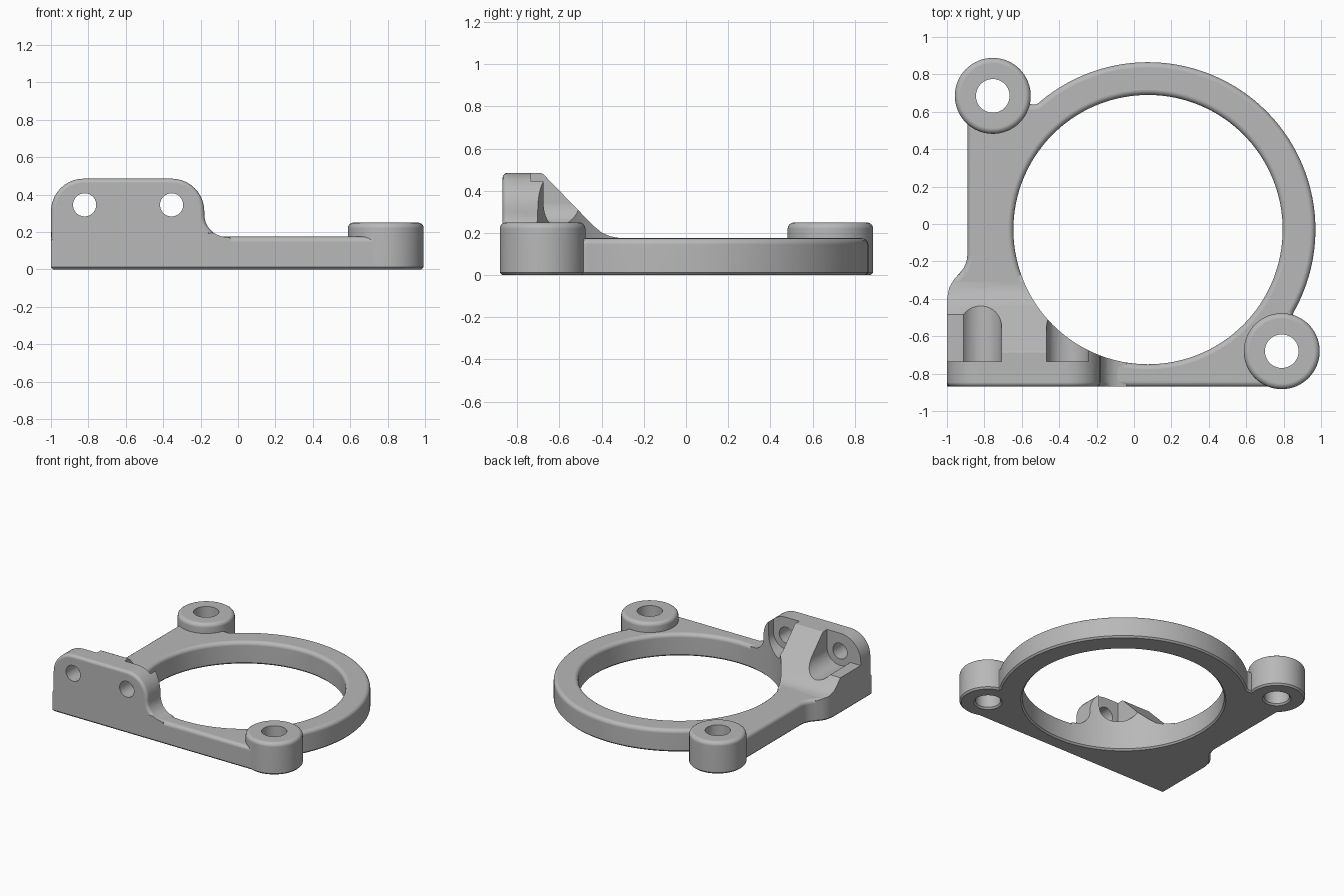
import bpy, bmesh
from math import cos, sin, pi, radians

if "Cube" in bpy.data.objects:
    bpy.data.objects.remove(bpy.data.objects["Cube"], do_unlink=True)

grey = bpy.data.materials.new("satin_grey")
grey.use_nodes = True
grey.diffuse_color = (0.48, 0.48, 0.48, 1)
grey.node_tree.nodes["Principled BSDF"].inputs["Base Color"].default_value = grey.diffuse_color

RING = (0.075, -0.03)
R_IN, R_OUT = 0.72, 0.895
BOSSES = {"back_boss": (-0.755, 0.685), "front_boss": (0.79, -0.68)}
SCREWS = (-0.82, -0.355)
SCREW_Z = 0.345
BASE_H, TOWER_H, FRONT, EDGE = 0.175, 0.485, -0.87, 0.03


def arc(cx, cy, r, a0, a1, n=10):
    """Points along an arc, angles in degrees."""
    return [(cx + r * cos(radians(a0 + (a1 - a0) * i / n)),
             cy + r * sin(radians(a0 + (a1 - a0) * i / n))) for i in range(n + 1)]


def finish(bm, name):
    bmesh.ops.recalc_face_normals(bm, faces=bm.faces)
    mesh = bpy.data.meshes.new(name)
    bm.to_mesh(mesh)
    bm.free()
    mesh.materials.append(grey)
    obj = bpy.data.objects.new(name, mesh)
    bpy.context.collection.objects.link(obj)
    return obj


def prism(name, pts, axis, lo, hi, bevels=()):
    """Extrude an outline along an axis; bevels = (edge rule, size, segments)."""
    place = {"x": lambda u, v, w: (w, u, v),
             "y": lambda u, v, w: (u, w, v),
             "z": lambda u, v, w: (u, v, w)}[axis]
    bm = bmesh.new()
    a = [bm.verts.new(place(u, v, lo)) for u, v in pts]
    b = [bm.verts.new(place(u, v, hi)) for u, v in pts]
    bm.faces.new(a)
    bm.faces.new(b)
    for i in range(len(pts)):
        j = (i + 1) % len(pts)
        bm.faces.new((a[i], a[j], b[j], b[i]))
    bmesh.ops.recalc_face_normals(bm, faces=bm.faces)
    for rule, size, segs in bevels:
        edges = [e for e in bm.edges if rule(e.verts[0].co, e.verts[1].co)]
        bmesh.ops.bevel(bm, geom=edges, offset=size, segments=segs,
                        profile=0.5, affect="EDGES", clamp_overlap=False)
    return finish(bm, name)


def lathe(name, centre, profile, n=64):
    """Solid of revolution about a vertical axis, capped at both ends."""
    bm = bmesh.new()
    rings = [[bm.verts.new((centre[0] + r * cos(2 * pi * i / n),
                            centre[1] + r * sin(2 * pi * i / n), z))
              for i in range(n)] for r, z in profile]
    for p, q in zip(rings, rings[1:]):
        for i in range(n):
            j = (i + 1) % n
            bm.faces.new((p[i], p[j], q[j], q[i]))
    bm.faces.new(rings[0])
    bm.faces.new(rings[-1])
    return finish(bm, name)


def combine(target, tool, operation):
    tool.hide_render = True
    mod = target.modifiers.new("combine", "BOOLEAN")
    mod.operation, mod.solver, mod.object = operation, "EXACT", tool
    bpy.context.view_layer.objects.active = target
    bpy.ops.object.modifier_apply(modifier=mod.name)
    bpy.data.objects.remove(tool, do_unlink=True)


# Plan outline: ring, straight front and left sides, flared tower foot
s_curve = [(-0.89, -0.16), (-0.895, -0.2), (-0.91, -0.235), (-0.935, -0.265),
           (-0.965, -0.3), (-0.988, -0.34), (-1, -0.4)]
outline = ([(-1, FRONT), (0.79, FRONT), (0.84, -0.6), (0.85, -0.492), (0.852, -0.475)]
           + arc(*RING, R_OUT, -29, 130, 80)
           + [(-0.515, 0.643), (-0.53, 0.638), (-0.56, 0.642), (-0.72, 0.68), (-0.89, 0.6)]
           + s_curve)

# Base plate with rounded top edge and chamfered bottom edge
bracket = prism("ring_bracket", outline, "z", 0, BASE_H, [
    (lambda p, q: min(p.z, q.z) > BASE_H - 0.001, EDGE, 4),
    (lambda p, q: max(p.z, q.z) < 0.001, 0.012, 1)])
lip = arc(R_IN + EDGE, BASE_H - EDGE, EDGE, 180, 90, 4)
combine(bracket, lathe("ring_opening", RING,
        [(R_IN + 0.012, -0.02), (R_IN + 0.012, 0), (R_IN, 0.012)] + lip
        + [(R_IN + EDGE, 0.3)], 128), "DIFFERENCE")

# Upright mounting plate
tower_shape = ([(-1, 0.02), (-1, 0.2)]
               + arc(-0.825, TOWER_H - 0.175, 0.175, 180, 90)
               + arc(-0.355, TOWER_H - 0.175, 0.175, 90, 0)
               + arc(-0.06, 0.293, 0.12, 180, 270)
               + [(-0.04, 0.168), (-0.04, 0.02)])
tower = prism("mounting_plate", tower_shape, "y", FRONT, -0.735, [
    (lambda p, q: min(p.z, q.z) > 0.171 and abs(p.y - q.y) < 0.001
     and min(p.z, q.z) > 0.19, 0.024, 4)])

# Sloped gusset behind the plate, trimmed to the plan outline
gusset = prism("gusset", tower_shape, "y", -0.8, -0.25)
slope = [(-0.85, 0.1), (-0.85, 0.6), (-0.69, 0.6), (-0.69, TOWER_H), (-0.678, 0.48),
         (-0.44, 0.235), (-0.4, 0.202), (-0.36, 0.184), (-0.31, 0.175), (-0.27, 0.165),
         (-0.27, 0.1)]
combine(gusset, prism("slope", slope, "x", -1.2, 0.2), "INTERSECT")
combine(gusset, prism("plan_trim", outline, "z", -0.1, 0.7), "INTERSECT")

# Screw head channels and the lowered outer wall
for x in SCREWS:
    channel = [(x - 0.112, 0.7)] + arc(x, SCREW_Z, 0.112, 180, 360, 20) + [(x + 0.112, 0.7)]
    combine(gusset, prism("channel", channel, "y", -0.735, 0), "DIFFERENCE")
wall_cap = [(-1.1, 0.28), (-0.9, 0.28), (-0.9, 0.7), (-1.1, 0.7)]
combine(gusset, prism("wall_cap", wall_cap, "y", -0.735, 0), "DIFFERENCE")

# Join the upright parts and clear the ring opening
combine(tower, gusset, "UNION")
combine(tower, lathe("opening_trim", RING, [(R_IN, -0.1), (R_IN, 0.7)], 128), "DIFFERENCE")
combine(bracket, tower, "UNION")

# Bosses
BOSS_R, BOSS_H = 0.203, 0.25
for name, centre in BOSSES.items():
    body = [(BOSS_R - 0.012, 0), (BOSS_R, 0.012)]
    body += arc(BOSS_R - EDGE, BOSS_H - EDGE, EDGE, 0, 90, 4)
    combine(bracket, lathe(name, centre, body), "UNION")
for centre in BOSSES.values():
    bore = [(0.102, -0.02), (0.102, 0), (0.09, 0.012), (0.09, 0.4)]
    combine(bracket, lathe("bore", centre, bore, 48), "DIFFERENCE")

# Screw holes through the plate
for x in SCREWS:
    combine(bracket, prism("screw_hole", arc(x, SCREW_Z, 0.062, 0, 350, 35), "y", -1, -0.6),
            "DIFFERENCE")

# Smooth shading with sharp edges kept
bpy.ops.object.select_all(action="DESELECT")
bracket.select_set(True)
bpy.context.view_layer.objects.active = bracket
bpy.ops.object.shade_smooth_by_angle(angle=radians(32))
weighted = bracket.modifiers.new("weighted_normals", "WEIGHTED_NORMAL")
weighted.keep_sharp = True
weighted.weight = 100
